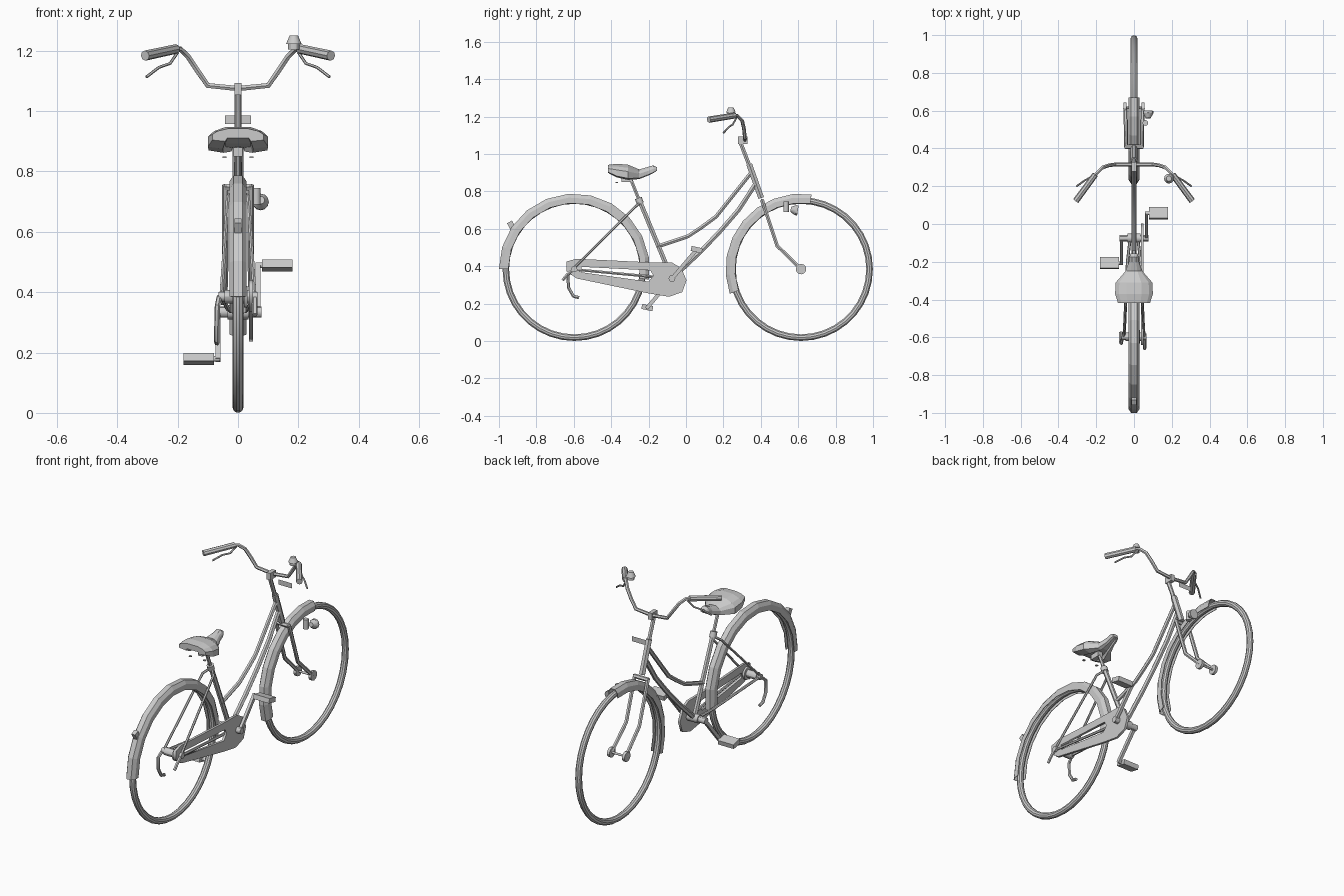
import bpy, bmesh, math
from mathutils import Vector

if "Cube" in bpy.data.objects:
    bpy.data.objects.remove(bpy.data.objects["Cube"])

grey = bpy.data.materials.new("plain grey")
grey.diffuse_color = (0.6, 0.6, 0.6, 1)
grey.use_nodes = True
grey.node_tree.nodes["Principled BSDF"].inputs["Base Color"].default_value = grey.diffuse_color

def finish(ob, smooth=True):
    ob.data.materials.clear()
    ob.data.materials.append(grey)
    if smooth:
        bpy.ops.object.select_all(action='DESELECT')
        bpy.context.view_layer.objects.active = ob
        ob.select_set(True)
        bpy.ops.object.shade_smooth_by_angle(angle=math.radians(30))
    return ob

def mesh(name, verts, faces, smooth=False):
    me = bpy.data.meshes.new(name)
    me.from_pydata(verts, [], faces)
    bm = bmesh.new()
    bm.from_mesh(me)
    bmesh.ops.recalc_face_normals(bm, faces=bm.faces)
    bm.to_mesh(me)
    bm.free()
    ob = bpy.data.objects.new(name, me)
    bpy.context.collection.objects.link(ob)
    return finish(ob, smooth)

def tube(name, pts, r, res=1):
    cu = bpy.data.curves.new(name, 'CURVE')
    cu.dimensions = '3D'
    cu.bevel_depth, cu.bevel_resolution, cu.use_fill_caps = r, res, True
    sp = cu.splines.new('POLY')
    sp.points.add(len(pts) - 1)
    for p, c in zip(sp.points, pts):
        p.co = (*c, 1)
    ob = bpy.data.objects.new(name, cu)
    bpy.context.collection.objects.link(ob)
    bpy.ops.object.select_all(action='DESELECT')
    bpy.context.view_layer.objects.active = ob
    ob.select_set(True)
    bpy.ops.object.convert(target='MESH')
    return finish(bpy.context.view_layer.objects.active)

def box(name, loc, size, rot=(0, 0, 0)):
    bpy.ops.mesh.primitive_cube_add(size=1, location=loc, rotation=rot)
    ob = bpy.context.object
    ob.name, ob.scale = name, size
    return finish(ob, False)

def rod(name, a, b, r1, r2=None, n=12):
    a, b = Vector(a), Vector(b)
    bpy.ops.mesh.primitive_cone_add(vertices=n, radius1=r1, radius2=r1 if r2 is None else r2,
                                    depth=(b - a).length, location=(a + b) / 2)
    ob = bpy.context.object
    ob.name = name
    ob.rotation_euler = (b - a).to_track_quat('Z', 'Y').to_euler()
    return finish(ob)

def sweep(name, profile, cy, cz, a0, a1, n, closed):
    """Turns an (x, radius) profile about a wheel axle."""
    k = len(profile)
    verts, faces = [], []
    rings = n if closed else n + 1
    for i in range(rings):
        a = math.radians(a0 + (a1 - a0) * i / n)
        verts += [(x, cy + r * math.cos(a), cz + r * math.sin(a)) for x, r in profile]
    for i in range(n):
        j = (i + 1) % rings
        for p in range(k if closed else k - 1):
            q = (p + 1) % k
            faces.append((i * k + p, i * k + q, j * k + q, j * k + p))
    return mesh(name, verts, faces, closed)

# Wheels and mudguards
FY, RY, WZ = 0.615, -0.597, 0.385
tyre = [(0.018 * math.cos(t * math.pi / 5), 0.3665 + 0.0185 * math.sin(t * math.pi / 5))
        for t in range(10)]
guard = [(-.027, .353), (-.027, .383), (-.014, .402), (.014, .402), (.027, .383), (.027, .353)]
for label, cy, a0, a1, n in (("front", FY, 82, 199, 8), ("rear", RY, -8, 180, 11)):
    sweep(label + "_wheel", tyre, cy, WZ, 0, 360, 36, True)
    g = sweep(label + "_mudguard", guard, cy, WZ, a0, a1, n, False)
    m = g.modifiers.new("thickness", 'SOLIDIFY')
    m.thickness, m.offset = 0.003, 0
box("rear_reflector", (0, -.932, .615), (.024, .03, .05), (.5, 0, 0))

# Hubs
rod("front_axle", (-.05, FY, WZ), (.05, FY, WZ), .006)
for s in (-1, 1):
    rod("front_hub_disc", (s * .040, FY, WZ), (s * .056, FY, WZ), .028)
    rod("rear_axle_nut", (s * .045, RY, WZ), (s * .065, RY, WZ), .016)
rod("rear_hub", (-.045, RY, WZ), (.045, RY, WZ), .022)
rod("rear_sprocket", (.02, RY, WZ), (.032, RY, WZ), .036)

# Frame
BB = (0, -.075, .334)
tube("seat_tube", [(0, -.25, .755), BB], .014)
tube("seat_post", [(0, -.305, .89), (0, -.245, .74)], .010)
rod("seat_collar", (0, -.255, .765), (0, -.244, .735), .019)
tube("head_tube", [(0, .338, .945), (0, .402, .765)], .018)
tube("top_tube", [(0, .348, .90), (0, .26, .79), (0, .16, .665), (0, .085, .61), (0, .01, .56),
                  (0, -.155, .505)], .012)
tube("down_tube", [(0, .372, .84), (0, .28, .70), (0, .18, .585), (0, .08, .48), BB], .014)
rod("bottom_bracket", (-.035, *BB[1:]), (.035, *BB[1:]), .024)
for s in (-1, 1):
    tube("seat_stay", [(s * .012, -.25, .735), (s * .034, -.275, .715), (s * .055, RY, .392)], .007)
    tube("chain_stay", [(s * .022, -.09, .338), (s * .035, -.2, .346), (s * .052, RY, .383)], .008)

# Fork with crown
tube("fork_crown", [(-.045, .408, .748), (.045, .408, .748)], .012)
for s in (-1, 1):
    tube("fork_blade", [(s * .042, .406, .755), (s * .042, .487, .51), (s * .046, FY, WZ)], .011)

# Handlebar, grips, brake levers
tube("stem", [(0, .338, .94), (0, .288, 1.07)], .012)
box("bar_clamp", (0, .303, 1.073), (.024, .05, .04))
for s in (-1, 1):
    tube("handlebar", [(0, .315, 1.075), (s * .10, .315, 1.085), (s * .135, .31, 1.135),
                       (s * .165, .30, 1.18), (s * .19, .275, 1.205), (s * .215, .252, 1.206)], .010)
    rod("grip", (s * .205, .262, 1.206), (s * .308, .122, 1.184), .016, .017, 8)
    tube("brake_lever", [(s * .20, .27, 1.195), (s * .225, .25, 1.158), (s * .262, .23, 1.145),
                         (s * .304, .20, 1.113)], .005)
rod("bell_base", (.185, .24, 1.205), (.185, .24, 1.222), .019)
rod("bell_dome", (.185, .24, 1.222), (.185, .24, 1.25), .026, .014)

# Front plate, dynamo and lamp
mesh("front_plate", [(-.043, .43, .957), (.043, .43, .957), (.043, .43, .986), (-.043, .43, .986)],
     [(0, 1, 2, 3)])
rod("dynamo", (.06, .535, .69), (.06, .535, .745), .015)
rod("lamp_body", (.075, .56, .705), (.075, .585, .70), .013, .027)
rod("lamp_rim", (.075, .585, .70), (.075, .598, .698), .027)

# Saddle, lofted along y: y, half width, top, bottom
secs = [(-.418, .085, .942, .900), (-.37, .10, .948, .875), (-.31, .097, .943, .862),
        (-.25, .045, .918, .866), (-.20, .027, .932, .886), (-.175, .025, .940, .898),
        (-.156, .018, .930, .910)]
verts, faces = [], []
for y, w, t, b in secs:
    h = t - b
    half = [(.4 * w, t), (.8 * w, t - .2 * h), (w, t - .45 * h), (w, b + .1 * h), (.5 * w, b)]
    half.append((.42 * w, b + .25 * h))
    verts += [(x, y, z) for x, z in half] + [(-x, y, z) for x, z in reversed(half)]
for i in range(len(secs) - 1):
    for p in range(12):
        q = (p + 1) % 12
        faces.append((i * 12 + p, i * 12 + q, i * 12 + 12 + q, i * 12 + 12 + p))
faces += [tuple(range(12)), tuple(range(len(verts) - 12, len(verts)))]
mesh("saddle", verts, faces)
for s in (-1, 1):
    box("saddle_spring_end", (s * .045, -.37, .847), (.014, .012, .005))
box("saddle_clamp", (0, -.315, .865), (.03, .06, .03))

# Chain guard with a slot
outer = [(-.64, .425), (-.585, .44), (-.17, .42), (-.075, .42), (-.025, .39), (.003, .325),
         (-.02, .262), (-.09, .237), (-.20, .255), (-.585, .335), (-.64, .375)]
slot = [(-.56, .397), (-.19, .378), (-.175, .35), (-.20, .318), (-.56, .368)]
cu = bpy.data.curves.new("chain_guard", 'CURVE')
cu.dimensions, cu.fill_mode, cu.extrude = '2D', 'BOTH', .007
for pts in (outer, slot):
    sp = cu.splines.new('POLY')
    sp.points.add(len(pts) - 1)
    sp.use_cyclic_u = True
    for p, c in zip(sp.points, pts):
        p.co = (*c, 0, 1)
ob = bpy.data.objects.new("chain_guard", cu)
bpy.context.collection.objects.link(ob)
ob.location = (.043, 0, 0)
ob.rotation_euler = (math.pi / 2, 0, math.pi / 2)
bpy.ops.object.select_all(action='DESELECT')
bpy.context.view_layer.objects.active = ob
ob.select_set(True)
bpy.ops.object.convert(target='MESH')
finish(bpy.context.view_layer.objects.active, False)

# Cranks and pedals
rod("crank_axle", (-.078, *BB[1:]), (.078, *BB[1:]), .018)
ang = math.atan2(.153, .13)
for s in (-1, 1):
    box("crank", (s * .066, BB[1] + s * .065, BB[2] + s * .0765), (.016, .215, .02), (ang, 0, 0))
    py, pz = BB[1] + s * .132, BB[2] + s * .155
    rod("pedal_axle", (s * .06, py, pz), (s * .09, py, pz), .009)
    box("pedal", (s * .13, py, pz), (.10, .06, .027), (-.22, 0, 0))

# Kickstand and rear bracket
tube("kickstand", [(-.062, -.60, .385), (-.068, -.632, .355), (-.07, -.628, .285),
                   (-.07, -.602, .24), (-.07, -.572, .232)], .009)
tube("rear_bracket", [(.056, -.60, .385), (.056, -.635, .355), (.056, -.66, .325)], .009)
